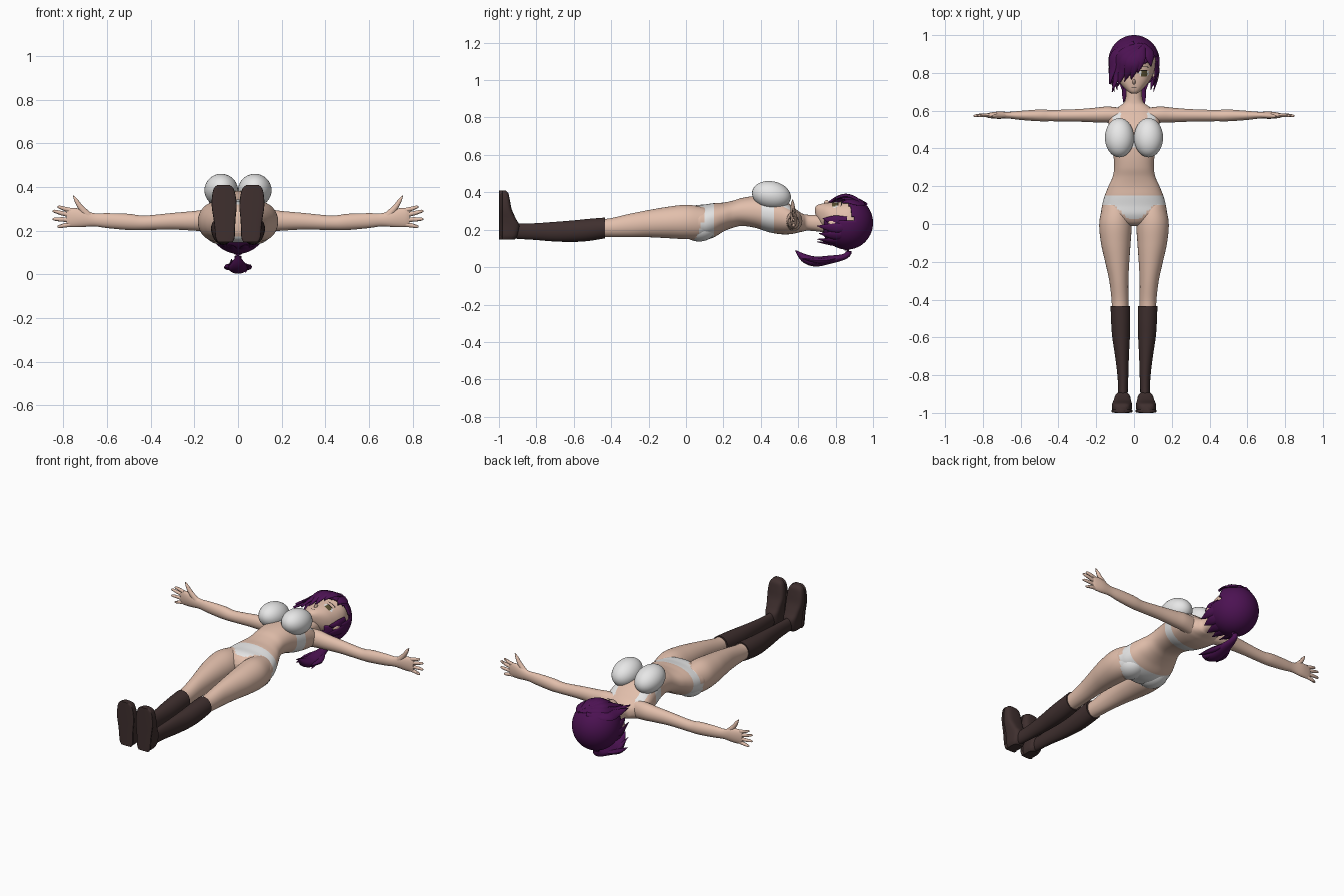
import bpy, bmesh, math
from mathutils import Vector as V

if "Cube" in bpy.data.objects:
    bpy.data.objects.remove(bpy.data.objects["Cube"])


def material(name, rgb):
    m = bpy.data.materials.new(name)
    m.diffuse_color = (*rgb, 1)
    m.use_nodes = True
    m.node_tree.nodes["Principled BSDF"].inputs["Base Color"].default_value = m.diffuse_color
    return m


SKIN = material("skin", (0.76, 0.52, 0.41))
WHITE = material("white_cloth", (0.80, 0.80, 0.80))
HAIR = material("purple_hair", (0.072, 0.006, 0.085))
BROWN = material("dark_brown", (0.05, 0.029, 0.028))
IRIS = material("olive_iris", (0.10, 0.08, 0.03))
LASH = material("black_lash", (0.012, 0.01, 0.01))
X, Y, Z = V((1, 0, 0)), V((0, 1, 0)), V((0, 0, 1))


def finish(name, bm, mats, rule=None, mirror=False):
    bmesh.ops.recalc_face_normals(bm, faces=bm.faces[:])
    if rule:
        for f in bm.faces:
            f.material_index = rule(f.calc_center_median())
    me = bpy.data.meshes.new(name)
    bm.to_mesh(me)
    bm.free()
    for m in mats:
        me.materials.append(m)
    ob = bpy.data.objects.new(name, me)
    bpy.context.collection.objects.link(ob)
    if mirror:
        ob.modifiers.new("mirror", 'MIRROR')
    return ob


def spline(pts, sub):
    """Catmull-Rom through tuples of any length."""
    out = []
    for i in range(len(pts) - 1):
        a, b, c, d = (pts[max(0, min(len(pts) - 1, i + k))] for k in (-1, 0, 1, 2))
        for s in range(sub):
            t = s / sub
            out.append([0.5 * (2 * q + (r - p) * t + (2 * p - 5 * q + 4 * r - w) * t * t
                               + (3 * q - p - 3 * r + w) * t ** 3)
                        for p, q, r, w in zip(a, b, c, d)])
    return out + [list(pts[-1])]


def loft(name, pts, u, v, mats, seg=16, sub=4, power=2.0, rule=None, mirror=False, centre=None):
    """Skin of rings (x, y, z, ru, rv); with a centre the rings follow the path."""
    bm = bmesh.new()
    st = spline(pts, sub)
    rings = []
    for i, (x, y, z, ru, rv) in enumerate(st):
        p = V((x, y, z))
        if centre:
            tan = V(st[min(i + 1, len(st) - 1)][:3]) - V(st[max(i - 1, 0)][:3])
            u = tan.cross(p - V(centre)).normalized()
            v = u.cross(tan).normalized()
        ring = []
        for k in range(seg):
            a = 2 * math.pi * k / seg
            c, s = math.cos(a), math.sin(a)
            cu = math.copysign(abs(c) ** (2 / power), c) * max(ru, 0.001)
            sv = math.copysign(abs(s) ** (2 / power), s) * max(rv, 0.001)
            ring.append(bm.verts.new(p + u * cu + v * sv))
        rings.append(ring)
    for a, b in zip(rings, rings[1:]):
        for k in range(seg):
            j = (k + 1) % seg
            bm.faces.new((a[k], a[j], b[j], b[k]))
    bm.faces.new(rings[0])
    bm.faces.new(rings[-1])
    return finish(name, bm, mats, rule, mirror)


def box_ring(y, x0, x1, z0, z1):
    return ((x0 + x1) / 2, y, (z0 + z1) / 2, (x1 - x0) / 2, (z1 - z0) / 2)


def ball(name, loc, size, mats, tilt=0, rule=None, mirror=False):
    bm = bmesh.new()
    bmesh.ops.create_uvsphere(bm, u_segments=32, v_segments=20, radius=1)
    bmesh.ops.scale(bm, vec=size, verts=bm.verts)
    for w in bm.verts:
        y, z = w.co.y, w.co.z
        w.co.y = y * math.cos(tilt) - z * math.sin(tilt)
        w.co.z = y * math.sin(tilt) + z * math.cos(tilt)
    bmesh.ops.translate(bm, vec=loc, verts=bm.verts)
    return finish(name, bm, mats, rule, mirror)


# Underwear painted by position
def cloth(c):
    ax = abs(c.x)
    low = 0.025 + min(0.075, max(0, ax - 0.03)) if c.z > 0.24 else 0.0 + 0.6 * max(0, ax - 0.04)
    if low < c.y < 0.15:
        return 1
    if 0.40 < c.y < 0.47:
        return 1
    return int(0.47 <= c.y < 0.595 and 0.07 < ax < 0.115 and c.z > 0.27)


# Torso and neck
torso = [(-.01, .05, .19, .28), (.01, .1, .16, .31), (.05, .168, .15, .33), (.1, .168, .145, .335),
         (.15, .155, .16, .342), (.2, .135, .19, .345), (.25, .113, .21, .355), (.3, .105, .22, .37),
         (.37, .11, .21, .38), (.45, .125, .185, .38), (.52, .135, .175, .36), (.57, .135, .178, .325),
         (.60, .11, .185, .30), (.625, .075, .19, .285), (.65, .048, .195, .28), (.71, .042, .19, .28),
         (.76, .042, .18, .28)]
loft("torso", [box_ring(y, -w, w, a, b) for y, w, a, b in torso], X, Z, [SKIN, WHITE],
     seg=72, sub=7, power=2.2, rule=cloth)
ball("buttock", (.078, .07, .205), (.078, .09, .068), [SKIN, WHITE], rule=cloth, mirror=True)
ball("bra_cup", (.077, .457, .385), (.077, .105, .074), [WHITE], tilt=-.2, mirror=True)

# Legs, long socks and shoes
thigh = [(.14, .06, .15, .19, .3), (.08, .02, .17, .155, .322), (0, .012, .184, .15, .333),
         (-.1, .018, .175, .155, .322), (-.2, .025, .153, .16, .305), (-.3, .03, .131, .16, .285),
         (-.4, .03, .119, .16, .262), (-.46, .03, .117, .16, .255)]
loft("leg", [box_ring(*t) for t in thigh], X, Z, [SKIN, WHITE], seg=48, sub=7, rule=cloth, mirror=True)
sock = [(-.433, .02, .124, .154, .265), (-.52, .02, .121, .14, .258), (-.6, .022, .115, .135, .25),
        (-.7, .027, .1, .137, .242), (-.8, .03, .088, .145, .235), (-.88, .033, .084, .15, .232),
        (-.95, .033, .086, .155, .235)]
loft("sock", [box_ring(*t) for t in sock], X, Z, [BROWN], seg=28, mirror=True)
shoe = [(.148, .03, -.915), (.17, .04, -.9), (.22, .043, -.89), (.26, .047, -.91), (.31, .053, -.932),
        (.36, .05, -.942), (.395, .04, -.95), (.41, .022, -.965)]
loft("shoe", [(.06 + .1 * (z - .2) * .3, (t - .998) / 2, z, w, (t + .998) / 2) for z, w, t in shoe],
     X, Y, [BROWN], seg=28, power=3.2, mirror=True)
loft("shoe_sole", [(.06 + .03 * (z - .2), -.99, z, w + .004, .01) for z, w, t in shoe],
     X, Y, [BROWN], seg=20, power=4, mirror=True)

# Arms, hands and fingers
arm = [(.07, .575, .245, .04, .055), (.14, .579, .247, .043, .051), (.2, .577, .245, .039, .045),
       (.3, .575, .243, .033, .038), (.43, .574, .236, .03, .033), (.5, .575, .24, .031, .037),
       (.6, .575, .246, .024, .034), (.66, .576, .25, .018, .03), (.72, .576, .258, .019, .042),
       (.765, .575, .26, .014, .043), (.785, .575, .26, .008, .036)]
loft("arm", arm, Y, Z, [SKIN], seg=24, mirror=True)
fingers = [(.765, .293, .828, .308), (.77, .272, .85, .289), (.77, .25, .85, .253), (.765, .229, .828, .219)]
for i, (x0, z0, x1, z1) in enumerate(fingers):
    loft("finger_%d" % (i + 1), [(x0, .575, z0, .009, .011), ((x0 + x1) / 2, .576, (z0 + z1) / 2, .009, .01),
                                 (x1 - .008, .573, z1, .007, .007), (x1, .572, z1, .002, .002)],
         Y, Z, [SKIN], seg=8, sub=2, mirror=True)
loft("thumb", [(.68, .574, .262, .014, .02), (.72, .572, .305, .013, .014), (.742, .57, .338, .009, .01),
               (.755, .57, .36, .002, .002)], Y, V((-.6, 0, .8)), [SKIN], seg=10, mirror=True)


# Head with painted eyes and brows
def face_paint(c):
    if c.z < .26:
        return 0
    dx, dy = (abs(c.x) - .053) / .026, (c.y - .798) / .019
    d = dx * dx + dy * dy
    if d < 1:
        if dy > .55:
            return 3
        return 2 if abs(dx) < .62 else 1
    brow = .832 - 4 * (abs(c.x) - .05) ** 2
    if abs(c.y - brow) < .003 and .03 < abs(c.x) < .08:
        return 3
    return 3 if abs(c.y - .722) < .0016 and abs(c.x) < .013 else 0


head = [(.69, .01, .29, .318), (.70, .03, .262, .33), (.72, .052, .225, .338), (.75, .078, .19, .343),
        (.78, .096, .15, .346), (.83, .112, .125, .35), (.88, .114, .12, .355), (.93, .095, .14, .34),
        (.965, .05, .18, .29)]
loft("head", [box_ring(y, -w, w, a, b) for y, w, a, b in head], X, Z, [SKIN, WHITE, IRIS, LASH],
     seg=96, sub=10, power=2.3, rule=face_paint)
ball("nose", (0, .752, .342), (.008, .014, .016), [SKIN])
ball("ear", (.113, .79, .235), (.016, .032, .022), [SKIN], mirror=True)

# Hair cap with the face opening removed
bm = bmesh.new()
bmesh.ops.create_uvsphere(bm, u_segments=64, v_segments=40, radius=1)
for w in bm.verts:
    w.co = V((w.co.x * .136, w.co.y * .14 + .86, w.co.z * .143 + .237))
drop = []
for f in bm.faces:
    c = f.calc_center_median()
    if c.y < (.81 + .65 * c.x if c.z > .25 else .735):
        drop.append(f)
bmesh.ops.delete(bm, geom=drop, context='FACES')
cap = finish("hair_cap", bm, [HAIR])
shell = cap.modifiers.new("thickness", 'SOLIDIFY')
shell.thickness = .008


# Fringe locks laid over the front of the head
def on_head(x, y, w):
    q = 1 - (x / .136) ** 2 - ((y - .86) / .14) ** 2
    return (x, y, .241 + .143 * math.sqrt(max(.36, q)), w, .007)


fringe = [(.03, .95, -.06, .9, -.115, .70), (.04, .95, -.04, .88, -.085, .73), (.05, .95, -.01, .87, -.05, .755),
          (.05, .95, .01, .87, -.015, .765), (.05, .95, .035, .89, .02, .80), (.05, .95, .08, .91, .09, .835),
          (.0, .96, -.1, .9, -.128, .74)]
for i, (x0, y0, x1, y1, x2, y2) in enumerate(fringe):
    loft("fringe_lock_%d" % (i + 1), [on_head(x0, y0, .012), on_head(x1, y1, .027),
                                      on_head((x1 + x2) / 2, (y1 + y2) / 2, .022), on_head(x2, y2, .001)],
         X, Z, [HAIR], seg=10, centre=(0, .86, .2))

# Side locks and nape locks
for x, z, y2 in ((.118, .25, .73), (.122, .21, .70), (.105, .17, .71), (.07, .14, .70), (.03, .125, .70)):
    loft("side_lock", [(x, .86, z, .02, .008), (x, .79, z, .026, .01), (x * .85, y2, z + .01, .001, .001)],
         X, Z, [HAIR], seg=10, mirror=True, centre=(0, .86, .235))

# Ponytail
loft("ponytail", [(0, .86, .11, .02, .02), (0, .868, .075, .016, .016), (0, .84, .054, .022, .016),
                  (0, .77, .04, .036, .022), (0, .69, .03, .045, .027), (0, .63, .05, .03, .022),
                  (0, .585, .09, .002, .002)], X, Z, [HAIR], seg=16, centre=(0, .76, .6))
for i, (x, y, z) in enumerate(((-.055, .64, .03), (.055, .62, .045), (-.03, .6, .07), (.035, .66, .008))):
    loft("ponytail_lock_%d" % (i + 1), [(x * .3, .8, .046, .012, .01), (x * .8, .72, .033, .02, .014),
                                        (x, y, z, .001, .001)], X, Z, [HAIR], seg=8, centre=(0, .76, .6))

# Smooth shading with kept edges
for ob in bpy.context.scene.objects:
    ob.select_set(True)
    bpy.context.view_layer.objects.active = ob
bpy.ops.object.shade_smooth_by_angle(angle=math.radians(45))
